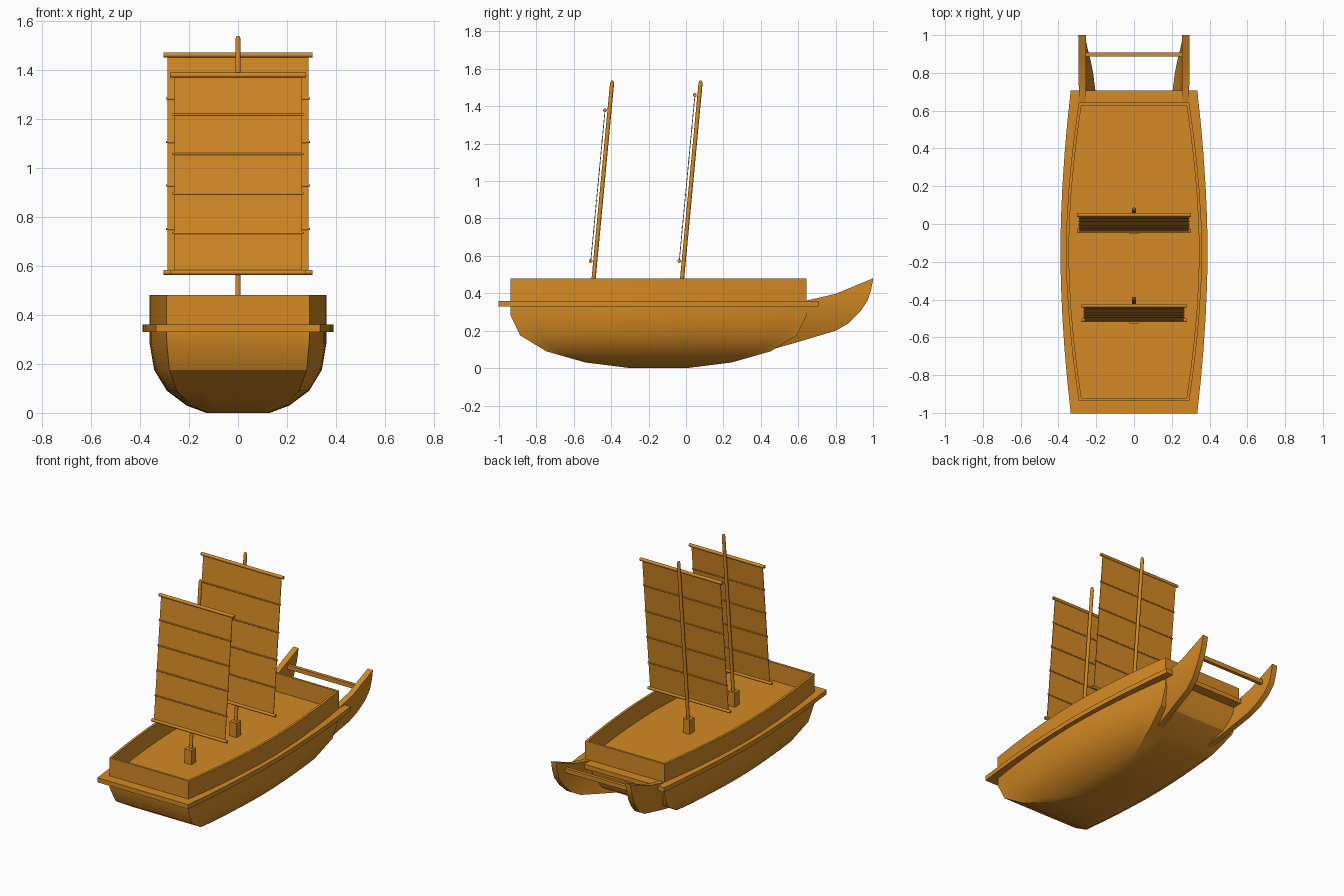
import bpy, bmesh, math
from mathutils import Vector

cube = bpy.data.objects.get("Cube")
if cube:
    bpy.data.objects.remove(cube, do_unlink=True)

COLOUR = (0.66, 0.255, 0.018, 1)
wood = bpy.data.materials.new("golden_wood")
wood.use_nodes = True
wood.diffuse_color = COLOUR
bsdf = wood.node_tree.nodes["Principled BSDF"]
bsdf.inputs["Base Color"].default_value = COLOUR
bsdf.inputs["Roughness"].default_value = 0.8

MID_Y = -0.147


def make_object(name, bm, smooth=None):
    bmesh.ops.recalc_face_normals(bm, faces=bm.faces[:])
    mesh = bpy.data.meshes.new(name)
    bm.to_mesh(mesh)
    bm.free()
    mesh.materials.append(wood)
    obj = bpy.data.objects.new(name, mesh)
    bpy.context.collection.objects.link(obj)
    if smooth:
        bpy.ops.object.select_all(action="DESELECT")
        obj.select_set(True)
        bpy.context.view_layer.objects.active = obj
        bpy.ops.object.shade_smooth_by_angle(angle=math.radians(smooth))
    return obj


def add_loft(bm, rings):
    """Skin equal-length closed rings and cap both ends."""
    loops = [[bm.verts.new(p) for p in ring] for ring in rings]
    n = len(loops[0])
    for a, b in zip(loops, loops[1:]):
        for i in range(n):
            j = (i + 1) % n
            bm.faces.new((a[i], a[j], b[j], b[i]))
    bm.faces.new(loops[0][::-1])
    bm.faces.new(loops[-1])


def loft(name, rings, smooth=None):
    bm = bmesh.new()
    add_loft(bm, rings)
    return make_object(name, bm, smooth)


def outline(z, half, mid, end, sides=10, ends=4):
    """Plan outline of the boat: bowed sides and straight ends."""
    def width(t):
        return mid - (mid - end) * abs(t) ** 1.8
    ts = [-1 + 2 * i / sides for i in range(sides + 1)]
    right = [Vector((width(t), MID_Y + half * t, z)) for t in ts]
    left = [Vector((-p.x, p.y, z)) for p in reversed(right)]
    stern = [right[-1].lerp(left[0], i / ends) for i in range(1, ends)]
    bow = [left[-1].lerp(right[0], i / ends) for i in range(1, ends)]
    return right + stern + left + bow


def rod(name, a, b, radius, sides=8):
    """Round bar between two points."""
    a, b = Vector(a), Vector(b)
    turn = (b - a).to_track_quat("Z", "Y")
    rings = []
    for centre in (a, b):
        rings.append([centre + turn @ Vector((radius * math.cos(k), radius * math.sin(k), 0))
                      for k in (math.tau * (i + 0.5) / sides for i in range(sides))])
    return loft(name, rings, 50)


def box(name, centre, size):
    c, h = Vector(centre), Vector(size) / 2
    corners = ((-1, -1), (1, -1), (1, 1), (-1, 1))
    return loft(name, [[c + Vector((x * h.x, y * h.y, s * h.z)) for x, y in corners]
                       for s in (-1, 1)])


# Hull: height, half length, middle half width, end half width
levels = [(0.0, 0.15, 0.13, 0.12), (0.03, 0.39, 0.21, 0.19), (0.09, 0.60, 0.29, 0.25),
          (0.175, 0.74, 0.342, 0.28), (0.28, 0.79, 0.36, 0.29), (0.34, 0.79, 0.36, 0.292)]
loft("hull", [outline(*lv, sides=16) for lv in levels], 32)

# Deck slab overhanging the hull
loft("deck", [outline(z, 0.855, 0.39, 0.335) for z in (0.33, 0.36)])

# Bulwark made of boards set end to end
bm = bmesh.new()
outer = outline(0.355, 0.79, 0.36, 0.292)
inner = outline(0.355, 0.775, 0.345, 0.278)
rise = Vector((0, 0, 0.125))
for i in range(len(outer)):
    j = (i + 1) % len(outer)
    base = [outer[i], outer[j], inner[j], inner[i]]
    add_loft(bm, [base, [p + rise for p in base]])
make_object("bulwark_boards", bm)

# Stern wings: curved boards running past the deck on each side
keel = [(0.46, 0.10), (0.6, 0.14), (0.8, 0.20), (0.87, 0.24), (0.93, 0.30),
        (0.97, 0.36), (0.99, 0.42), (1.0, 0.472)]


def wing_x(z):
    drop = max(0, (0.38 - z) / 0.28)
    return 0.293 - 0.085 * drop ** 1.8


def wing_ring(side, y, bottom):
    top = 0.36 + max(-0.01, (y - 0.71) * 0.12 / 0.29)
    zs = [bottom + (top - bottom) * k / 6 for k in range(7)]
    out = [Vector((side * wing_x(z), y, z)) for z in zs]
    back = [Vector((side * (wing_x(z) - 0.038), y, z)) for z in reversed(zs)]
    return out + back


for label, side in (("left", 1), ("right", -1)):
    loft(label + "_stern_wing", [wing_ring(side, y, z) for y, z in keel], 35)

box("stern_crossbar", (0, 0.898, 0.395), (0.53, 0.022, 0.028))


# Masts, each with a step block, a battened sail and two yards
def rig(label, foot_y, half, low, high):
    lean = Vector((0, 0.1, 1.06)).normalized()
    foot = Vector((0, foot_y, 0.36))
    length = (1.525 - 0.36) / lean.z
    spots = [(0, 0.011), (length - 0.01, 0.011), (length, 0.010),
             (length + 0.008, 0.008), (length + 0.013, 0.004)]
    turn = lean.to_track_quat("Z", "Y")
    rings = [[foot + turn @ Vector((r * math.cos(math.tau * k / 12),
                                    r * math.sin(math.tau * k / 12), d)) for k in range(12)]
             for d, r in spots]
    loft(label + "_mast", rings, 35)
    box(label + "_mast_step", (0, foot_y + 0.004, 0.405), (0.05, 0.05, 0.1))

    def sail_y(z):
        return foot_y + (z - 0.36) * 0.1 / 1.06 - 0.024

    depth = Vector((0, 0.004, 0))
    sheet = [Vector((x * half, sail_y(z), z)) for x, z in
             ((-1, low), (1, low), (1, high), (-1, high))]
    loft(label + "_sail", [[p - depth / 2 for p in sheet], [p + depth / 2 for p in sheet]])
    panels = 5
    step = (high - low) / panels
    for i in range(panels + 1):
        z = low + step * i
        is_yard = i in (0, panels)
        reach = half + (0.015 if is_yard else 0.005)
        name = label + ("_yard" if is_yard else "_batten") + "_" + str(i)
        rod(name, (-reach, sail_y(z), z), (reach, sail_y(z), z), 0.0105 if is_yard else 0.005)


rig("fore", -0.505, 0.262, 0.573, 1.378)
rig("main", -0.032, 0.288, 0.573, 1.46)
